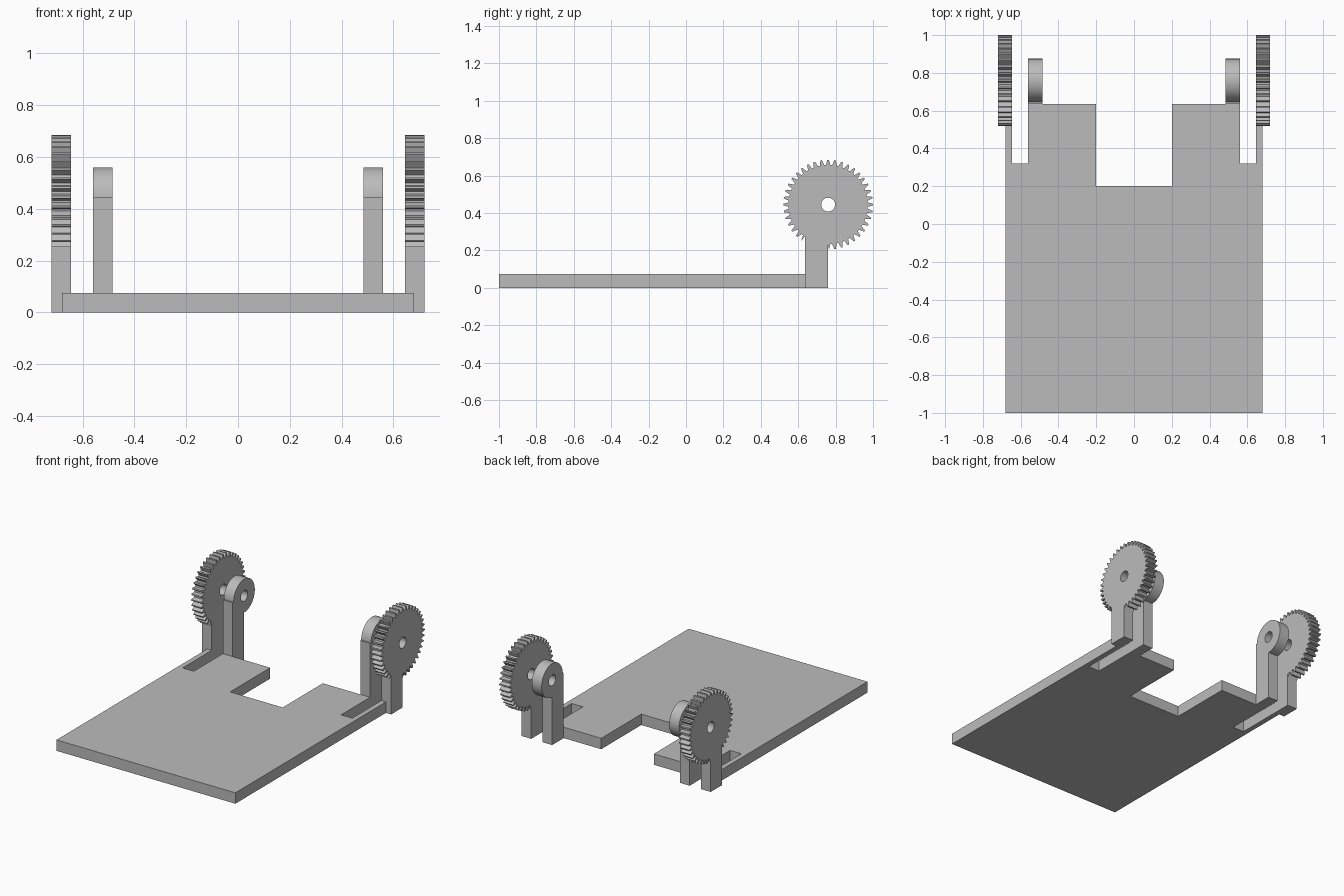
import bpy
from math import cos, sin, pi, radians, acos
from mathutils import Matrix

cube = bpy.data.objects.get("Cube")
if cube:
    bpy.data.objects.remove(cube, do_unlink=True)

grey = bpy.data.materials.new("plain_grey")
grey.use_nodes = True
colour = (0.5, 0.5, 0.5, 1)
grey.diffuse_color = colour
grey.node_tree.nodes["Principled BSDF"].inputs["Base Color"].default_value = colour

AXLE_Y, AXLE_Z, HOLE_R = 0.76, 0.445, 0.037
POST_W = 0.125
TEETH, TIP_R, ROOT_R = 40, 0.24, 0.212


def arc(radius, start, end, steps):
    return [(radius * cos(start + (end - start) * i / steps),
             radius * sin(start + (end - start) * i / steps)) for i in range(steps + 1)]


def extruded(name, loops, thickness, matrix):
    """Fill closed 2D loops (inner loops become holes) and extrude them."""
    curve = bpy.data.curves.new(name, "CURVE")
    curve.dimensions = "2D"
    curve.fill_mode = "BOTH"
    curve.extrude = thickness / 2
    for loop in loops:
        spline = curve.splines.new("POLY")
        spline.points.add(len(loop) - 1)
        for point, (u, v) in zip(spline.points, loop):
            point.co = (u, v, 0, 1)
        spline.use_cyclic_u = True
    temp = bpy.data.objects.new(name + "_outline", curve)
    bpy.context.collection.objects.link(temp)
    bpy.context.view_layer.update()
    mesh = bpy.data.meshes.new_from_object(temp)
    bpy.data.objects.remove(temp, do_unlink=True)
    mesh.transform(matrix)
    mesh.materials.clear()
    mesh.materials.append(grey)
    obj = bpy.data.objects.new(name, mesh)
    bpy.context.collection.objects.link(obj)
    bpy.ops.object.select_all(action="DESELECT")
    obj.select_set(True)
    bpy.context.view_layer.objects.active = obj
    bpy.ops.object.shade_smooth_by_angle(angle=radians(20))
    return obj


# Base plate with a central notch and a slot beside each outer arm
half = [(0.68, -1), (0.68, 0.635), (0.645, 0.635), (0.645, 0.32),
        (0.56, 0.32), (0.56, 0.635), (0.2, 0.635), (0.2, 0.2)]
plate = half + [(-x, y) for x, y in reversed(half)]
extruded("base_plate", [plate], 0.075, Matrix.Translation((0, 0, 0.0375)))

# Post foot shared by both kinds of upright
foot = [(-POST_W, -AXLE_Z), (0, -AXLE_Z)]
hole = arc(HOLE_R, 0, 2 * pi * 31 / 32, 31)

# Toothed upright: gear rim from below the axle round to the post's front face
rim_end = pi + acos(POST_W / ROOT_R)
pitch = 2 * pi / TEETH
gear = [(0, -ROOT_R)]
for k in range(-TEETH // 4, TEETH):
    for offset, radius in ((-0.36, ROOT_R), (-0.11, TIP_R), (0.11, TIP_R), (0.36, ROOT_R)):
        a = (k + offset) * pitch
        if -pi / 2 < a < rim_end:
            gear.append((radius * cos(a), radius * sin(a)))
gear.append((-POST_W, ROOT_R * sin(rim_end)))
gear += foot

# Rounded upright: round head on a post
bracket = arc(0.115, -pi / 2, pi, 48) + [(-POST_W, 0)] + foot

# Stand the outlines up in the y-z plane, on both sides
upright = Matrix(((0, 0, 1, 0), (1, 0, 0, 0), (0, 1, 0, 0), (0, 0, 0, 1)))
for side, sign in (("left", 1), ("right", -1)):
    for part, outline, x in (("gear_post", gear, 0.6825), ("round_bracket", bracket, 0.5225)):
        place = Matrix.Translation((sign * x, AXLE_Y, AXLE_Z)) @ upright
        extruded(f"{side}_{part}", [outline, hole], 0.075, place)
